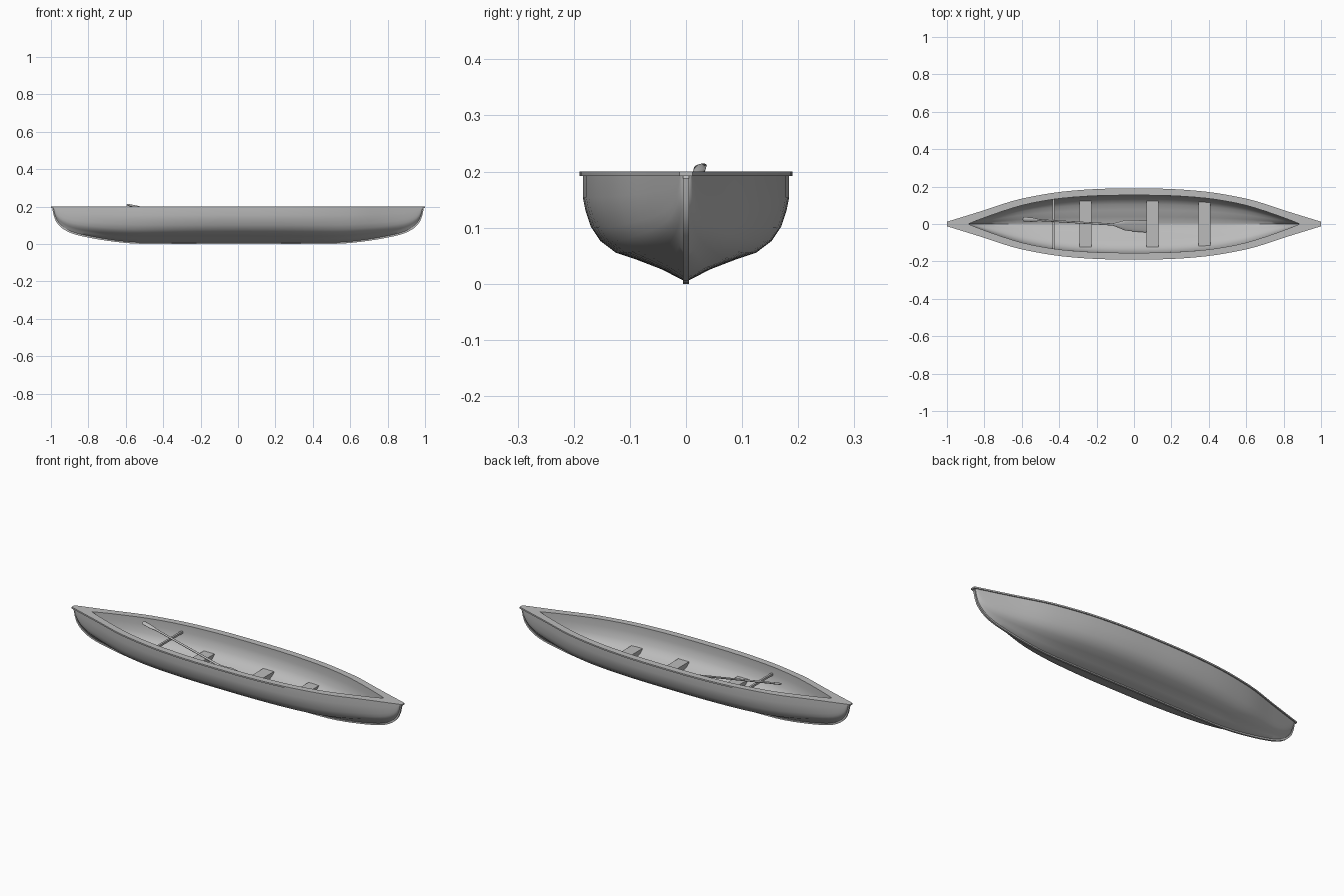
import bpy, bmesh, math
from mathutils import Vector

if "Cube" in bpy.data.objects:
    bpy.data.objects.remove(bpy.data.objects["Cube"])

grey = bpy.data.materials.new("plain_grey")
grey.use_nodes = True
grey.diffuse_color = (0.5, 0.5, 0.5, 1)
grey.node_tree.nodes["Principled BSDF"].inputs["Base Color"].default_value = (0.5, 0.5, 0.5, 1)

TOP = 0.2
# Half breadth of the gunwale, height of the keel line, half breadth of the opening
BEAM = [(0, .188), (.2, .185), (.4, .169), (.55, .144), (.65, .121), (.8, .072), (1, .01)]
KEEL = [(0, .006), (.5, .006), (.6, .011), (.7, .023), (.8, .04), (.88, .06),
        (.93, .085), (.965, .12), (.98, .155), (.988, .194)]
OPENING = [(0, .154), (.2, .151), (.4, .136), (.55, .111), (.65, .085), (.8, .034), (.885, .001)]
# Half section from gunwale to keel, as fractions of breadth and depth
SECTION = [(1, 1), (1, .78), (.975, .66), (.92, .5), (.83, .37), (.68, .26),
           (.48, .195), (.25, .11), (.02, 0)]


def sample(table, x):
    """Smooth interpolation of a symmetrical table of (distance, value)."""
    x = min(abs(x), table[-1][0])
    n = len(table) - 1

    def slope(i):
        if i == 0:
            return 0
        a, b = table[i - 1], table[min(i + 1, n)]
        return (b[1] - a[1]) / (b[0] - a[0])
    for i in range(n):
        (x0, y0), (x1, y1) = table[i], table[i + 1]
        if x <= x1:
            d = x1 - x0
            t = (x - x0) / d
            return ((2*t**3 - 3*t*t + 1) * y0 + (t**3 - 2*t*t + t) * d * slope(i)
                    + (3*t*t - 2*t**3) * y1 + (t**3 - t*t) * d * slope(i + 1))
    return table[-1][1]


def stations(end, count=24):
    """Lengthwise positions, closer together towards both ends."""
    return [end * math.sin(math.pi / 2 * i / count) for i in range(-count, count + 1)]


def finish(name, bm, smooth=True, angle=35):
    mesh = bpy.data.meshes.new(name)
    bm.to_mesh(mesh)
    bm.free()
    mesh.materials.append(grey)
    obj = bpy.data.objects.new(name, mesh)
    bpy.context.collection.objects.link(obj)
    if smooth:
        bpy.ops.object.select_all(action='DESELECT')
        obj.select_set(True)
        bpy.context.view_layer.objects.active = obj
        bpy.ops.object.shade_smooth_by_angle(angle=math.radians(angle))
    return obj


def loft(name, rows, closed=False, flip=False, angle=35):
    """Skin a list of equal cross-sections; closed sections are capped."""
    bm = bmesh.new()
    grid = [[bm.verts.new(p) for p in row] for row in rows]
    n = len(rows[0])
    for a, b in zip(grid, grid[1:]):
        for j in range(n if closed else n - 1):
            k = (j + 1) % n
            bm.faces.new((a[j], a[k], b[k], b[j]))
    if closed:
        bm.faces.new(grid[0])
        bm.faces.new(grid[-1])
        bmesh.ops.recalc_face_normals(bm, faces=bm.faces)
    elif flip:
        bmesh.ops.reverse_faces(bm, faces=bm.faces)
    return finish(name, bm, angle=angle)


def hull_row(x, half, floor, top):
    side = [(half * u, floor + (top - floor) * v) for u, v in SECTION]
    return [(x, y, z) for y, z in side] + [(x, -y, z) for y, z in reversed(side)]


def box(name, x0, x1, half, z0, z1):
    rows = [[(x, -half, z0), (x, half, z0), (x, half, z1), (x, -half, z1)] for x in (x0, x1)]
    return loft(name, rows, closed=True)


# Outer hull and inner lining
loft("hull", [hull_row(x, sample(BEAM, x) - .004, sample(KEEL, x), TOP - .004)
              for x in stations(.988)], flip=True, angle=50)
loft("lining", [hull_row(x, sample(OPENING, x), sample(KEEL, x) + .03, TOP - .004)
                for x in stations(.885)], angle=50)

# Flat gunwale deck: two mirrored halves with solid pointed ends
for side, name in ((1, "left_gunwale"), (-1, "right_gunwale")):
    rows = []
    for x in sorted(stations(1) + [-.885, .885]):
        outer = sample(BEAM, x) + .002
        inner = sample(OPENING, x) if abs(x) < .885 else 0
        rows.append([(x, side * y, z) for y, z in
                     ((inner, TOP - .008), (outer, TOP - .008), (outer, TOP), (inner, TOP))])
    loft(name, rows, closed=True)

# Keel strip running up both stems
rows = []
for x in stations(.988):
    z = sample(KEEL, x)
    out = x + math.copysign(.005, x) * max(0, abs(x) - .8) / .188
    rows.append([(out, -.005, z - .006), (out, .005, z - .006),
                 (x, .005, z + .003), (x, -.005, z + .003)])
loft("keel", rows, closed=True, angle=40)

# Seats and thwart
for name, x, half in (("rear_seat", -.26, .122), ("middle_seat", .1, .122), ("front_seat", .378, .117)):
    box(name, x - .032, x + .032, half, .072, .098)
box("thwart", -.436, -.425, .13, .155, .166)

# Paddle: oval sections along a sloping line, flat blade at the low end
# (distance along, half width, half thickness)
PADDLE = [(0, .004, .003), (.006, .012, .005), (.05, .012, .005), (.085, .006, .005),
          (.12, .005, .005), (.49, .006, .005), (.515, .013, .004), (.56, .029, .003),
          (.6, .031, .003), (.672, .033, .002), (.68, .03, .002)]
start, end = Vector((-.595, .026, .21)), Vector((.078, -.014, .075))
along = (end - start).normalized()
across = Vector((0, 0, 1)).cross(along).normalized()
across = (across + Vector((0, 0, .25))).normalized()
up = along.cross(across).normalized()
rows = []
for d, w, t in PADDLE:
    ring = [math.tau * i / 12 for i in range(12)]
    rows.append([start + along * d + across * (w * math.cos(a)) + up * (t * math.sin(a)) for a in ring])
loft("paddle", rows, closed=True, angle=40)
